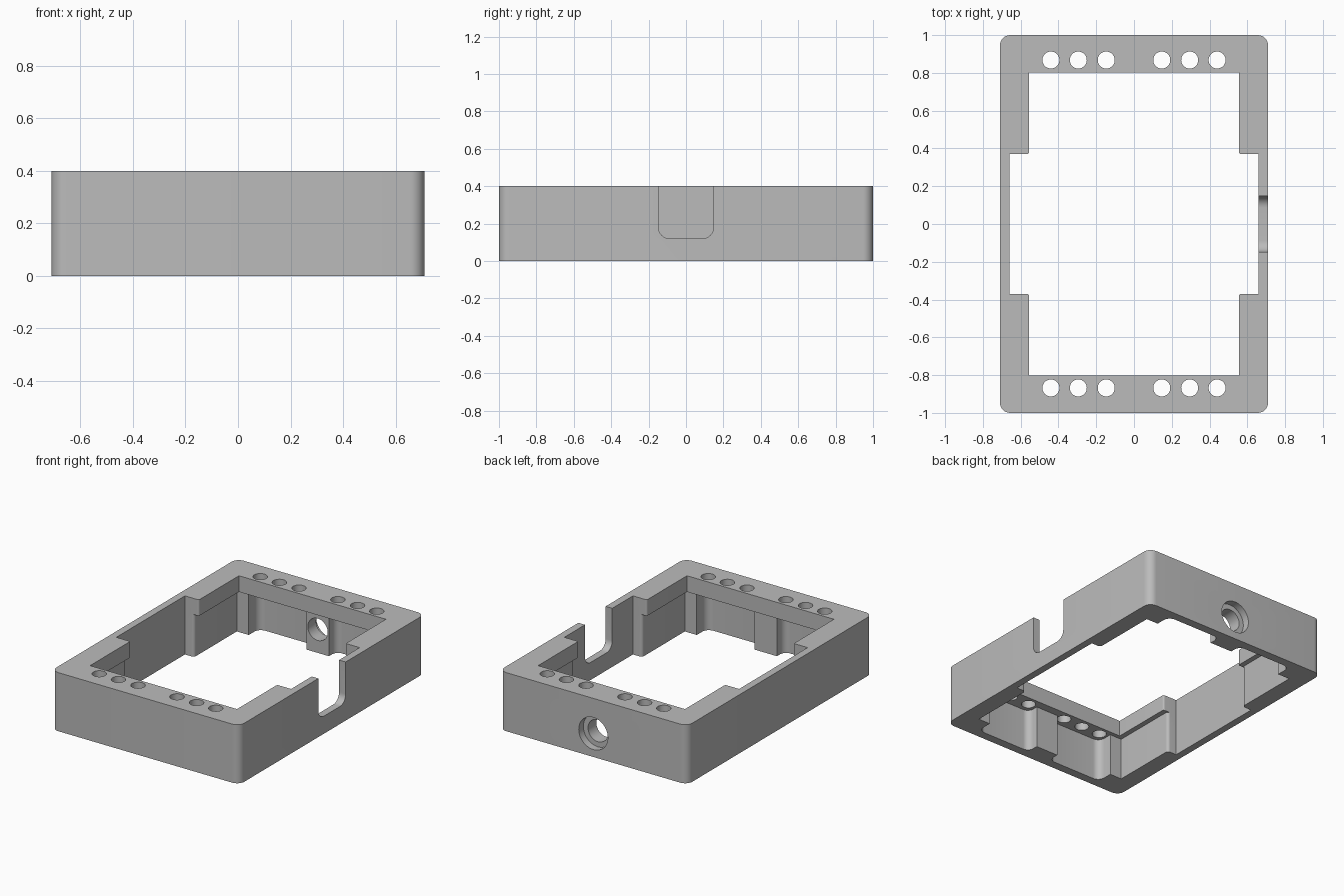
import bpy, bmesh, math
from mathutils import Vector

cube = bpy.data.objects.get("Cube")
if cube:
    bpy.data.objects.remove(cube, do_unlink=True)

grey = bpy.data.materials.new("plain grey")
grey.use_nodes = True
colour = (0.5, 0.5, 0.5, 1)
grey.diffuse_color = colour
grey.node_tree.nodes["Principled BSDF"].inputs["Base Color"].default_value = colour


def rounded(corners, steps=8):
    """Outline from (u, v, radius) right-angled corners."""
    out = []
    n = len(corners)
    for i, (u, v, r) in enumerate(corners):
        p = Vector((u, v))
        if r == 0:
            out.append(p)
            continue
        d1 = (Vector(corners[i - 1][:2]) - p).normalized()
        d2 = (Vector(corners[(i + 1) % n][:2]) - p).normalized()
        c = p + r * (d1 + d2)
        for k in range(steps + 1):
            t = math.pi / 2 * k / steps
            out.append(c - r * (d2 * math.cos(t) + d1 * math.sin(t)))
    return out


def four_way(quarter):
    """Mirror a +x +y quarter (clockwise) into a full outline."""
    back = quarter[::-1]
    return (quarter + [(x, -y, r) for x, y, r in back]
            + [(-x, -y, r) for x, y, r in quarter] + [(-x, y, r) for x, y, r in back])


def circle(u, v, r, n=40):
    return [Vector((u + r * math.cos(2 * math.pi * i / n),
                    v + r * math.sin(2 * math.pi * i / n))) for i in range(n)]


PLACE = {"x": lambda p, w: (w, p.x, p.y),
         "y": lambda p, w: (p.x, w, p.y),
         "z": lambda p, w: (p.x, p.y, w)}


def prism(name, outlines, axis, lo, hi):
    """Extrude one or more outlines along an axis."""
    bm = bmesh.new()
    for outline in outlines:
        a = [bm.verts.new(PLACE[axis](p, lo)) for p in outline]
        b = [bm.verts.new(PLACE[axis](p, hi)) for p in outline]
        bm.faces.new(a)
        bm.faces.new(b[::-1])
        for i in range(len(a)):
            j = (i + 1) % len(a)
            bm.faces.new((a[j], a[i], b[i], b[j]))
    bmesh.ops.recalc_face_normals(bm, faces=bm.faces)
    mesh = bpy.data.meshes.new(name)
    bm.to_mesh(mesh)
    bm.free()
    mesh.materials.append(grey)
    ob = bpy.data.objects.new(name, mesh)
    bpy.context.collection.objects.link(ob)
    return ob


def cut(body, cutter):
    cutter.hide_render = True
    bpy.context.view_layer.objects.active = body
    mod = body.modifiers.new("cut", "BOOLEAN")
    mod.operation = "DIFFERENCE"
    mod.solver = "EXACT"
    mod.object = cutter
    bpy.ops.object.modifier_apply(modifier=mod.name)
    bpy.data.objects.remove(cutter, do_unlink=True)


# Outer block with rounded upright edges
frame = prism("frame", [rounded(four_way([(0.71, 1.0, 0.055)]))], "z", 0, 0.4)

# Wide cavity below the lip, with two pockets at each end
cavity = four_way([(0.085, 0.86, 0), (0.085, 0.94, 0.045), (0.5, 0.94, 0.05),
                   (0.5, 0.83, 0), (0.59, 0.83, 0), (0.59, 0.37, 0.02), (0.66, 0.37, 0)])
cut(frame, prism("cavity", [rounded(cavity)], "z", -0.1, 0.29))

# Narrower opening through the lip
opening = four_way([(0.555, 0.803, 0), (0.555, 0.37, 0.012), (0.66, 0.37, 0)])
cut(frame, prism("opening", [rounded(opening)], "z", 0.2, 0.5))

# Rows of three holes over each pocket
holes = [circle(sx * x, sy * 0.868, 0.045, 32)
         for sx in (-1, 1) for sy in (-1, 1) for x in (0.147, 0.295, 0.44)]
cut(frame, prism("lip_holes", holes, "z", 0.2, 0.5))

# Round-bottomed slot in the +x wall
slot = [(-0.147, 0.5, 0), (-0.147, 0.12, 0.06), (0.147, 0.12, 0.06), (0.147, 0.5, 0)]
cut(frame, prism("side_slot", [rounded(slot)], "x", 0.62, 0.8))

# Stepped round hole in the back wall
cut(frame, prism("back_bore", [circle(0, 0.16, 0.075)], "y", 0.8, 1.1))
cut(frame, prism("back_recess", [circle(0, 0.16, 0.11)], "y", 0.95, 1.1))

# Smooth the fillets and holes, keep hard edges
bpy.ops.object.select_all(action="DESELECT")
frame.select_set(True)
bpy.context.view_layer.objects.active = frame
bpy.ops.object.shade_smooth_by_angle(angle=math.radians(30))
